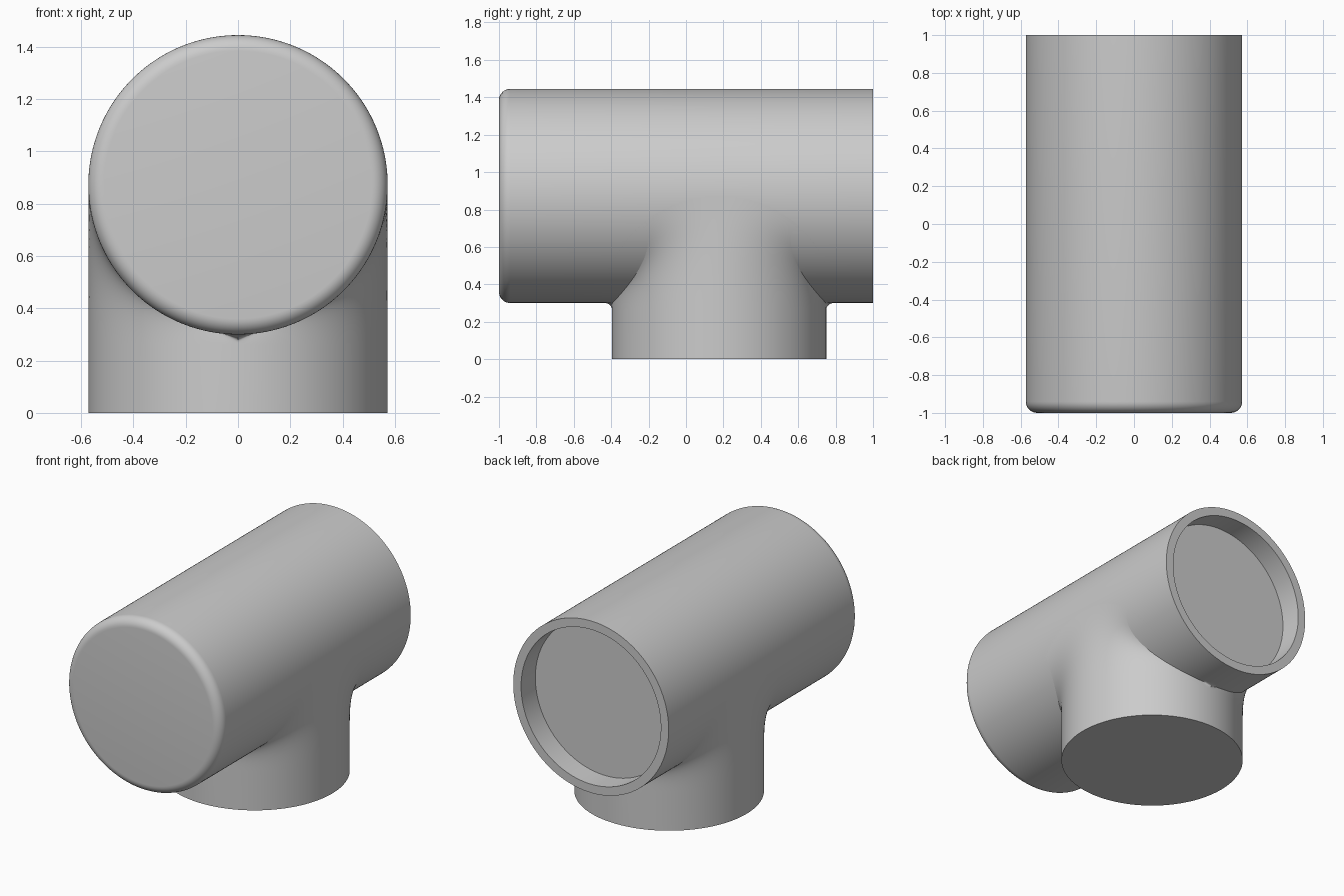
import bpy, bmesh, math
from mathutils import Vector

if "Cube" in bpy.data.objects:
    bpy.data.objects.remove(bpy.data.objects["Cube"])

R = 0.5725          # outer radius of both pipes
ZC = 0.8725         # height of the main pipe axis
YC = 0.1775         # y position of the branch
SEG = 160


def skin(name, rings, cap_start=False, cap_end=False):
    """Join closed rings of points into a smooth shaded surface."""
    bm = bmesh.new()
    loops = [[bm.verts.new(p) for p in ring] for ring in rings]
    for a, b in zip(loops, loops[1:]):
        for i in range(len(a)):
            j = (i + 1) % len(a)
            bm.faces.new((a[i], a[j], b[j], b[i]))
    if cap_start:
        bm.faces.new(list(reversed(loops[0])))
    if cap_end:
        bm.faces.new(loops[-1])
    bmesh.ops.recalc_face_normals(bm, faces=bm.faces)
    mesh = bpy.data.meshes.new(name)
    bm.to_mesh(mesh)
    bm.free()
    obj = bpy.data.objects.new(name, mesh)
    bpy.context.collection.objects.link(obj)
    bpy.ops.object.select_all(action='DESELECT')
    obj.select_set(True)
    bpy.context.view_layer.objects.active = obj
    bpy.ops.object.shade_smooth_by_angle(angle=math.radians(35))
    return obj


ANGLES = [2 * math.pi * i / SEG for i in range(SEG)]

# Main pipe: rounded front end, shallow socket at the back
F = 0.06
profile = [(R - F + F * math.sin(a), -1 + F - F * math.cos(a))
           for a in [math.pi / 2 * k / 8 for k in range(9)]]
profile += [(R, 1), (0.515, 1), (0.515, 0.85)]
skin("main_pipe",
     [[(r * math.cos(a), y, ZC + r * math.sin(a)) for a in ANGLES] for r, y in profile],
     cap_start=True, cap_end=True)

# Branch pipe: straight collar, then a flowing blend onto the main pipe
Z0, STEPS = 0.262, 24
rings = [[] for _ in range(STEPS + 2)]
for a in ANGLES:
    c, s = math.cos(a), math.sin(a)
    rings[0].append((R * c, YC + R * s, 0))
    p0 = Vector((R * c, YC + R * s, Z0))
    drop = R * (1 - abs(c))
    x1 = math.copysign(math.sqrt(max(R * R - drop * drop, 0)), c)
    p1 = Vector((x1, YC + 0.612 * s, ZC - drop))
    # end direction lies in the surface of the main pipe
    around = Vector((drop / R * math.copysign(1, c), 0, abs(x1) / R))
    end = (Vector((0, s, 0)) + around * abs(c)).normalized()
    k = (p1 - p0).length * 0.38
    q0, q1 = p0 + Vector((0, 0, k)), p1 - end * k
    for n in range(STEPS + 1):
        t = n / STEPS
        u = 1 - t
        rings[n + 1].append(p0 * u**3 + q0 * 3 * u * u * t + q1 * 3 * u * t * t + p1 * t**3)
skin("branch_pipe", rings, cap_start=True)
